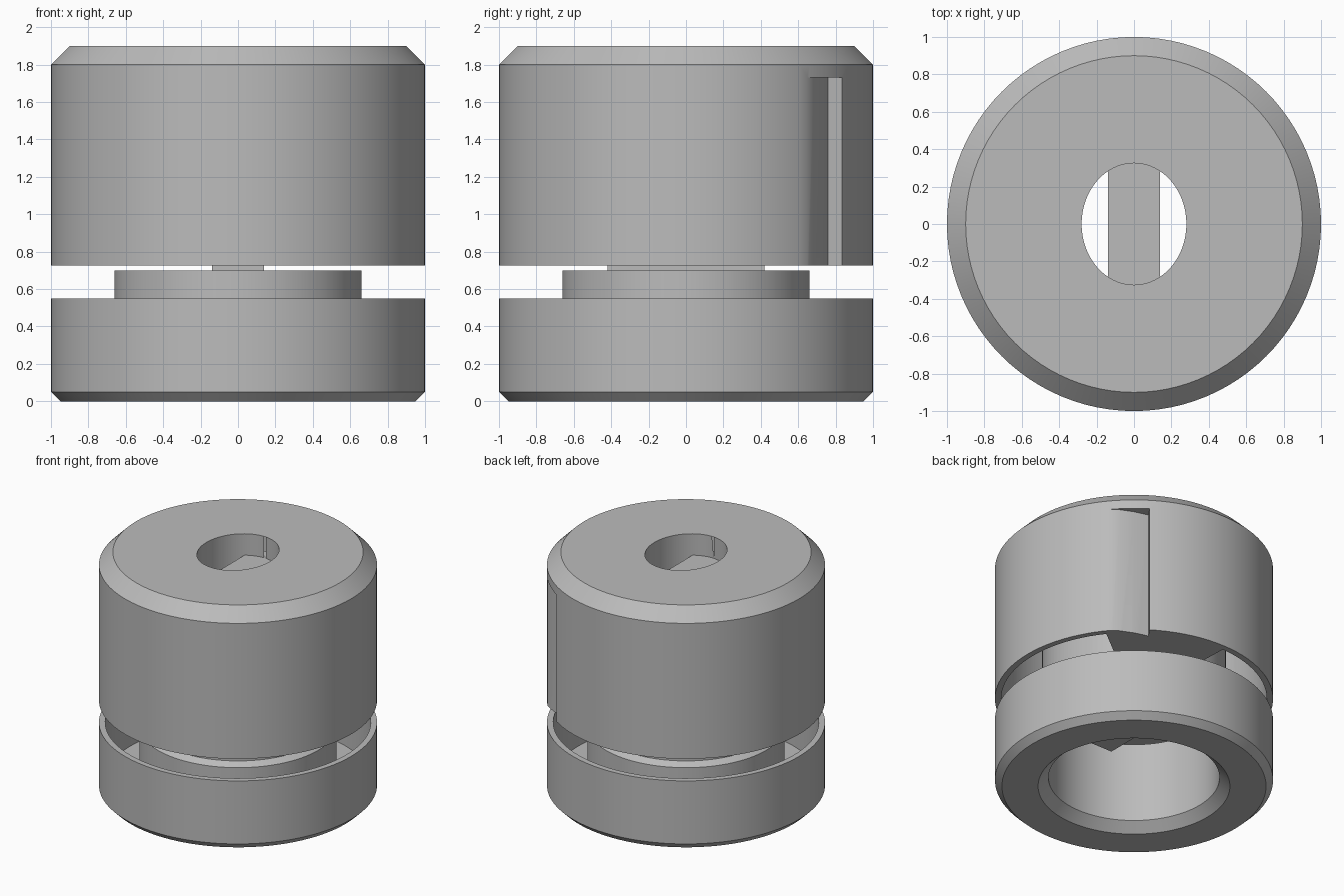
import bpy, bmesh, math
from mathutils import Matrix

cube = bpy.data.objects.get("Cube")
if cube:
    bpy.data.objects.remove(cube, do_unlink=True)

SEGMENTS = 96
grey = bpy.data.materials.new("plain_grey")
grey.use_nodes = True
colour = (0.5, 0.5, 0.5, 1)
grey.diffuse_color = colour
grey.node_tree.nodes["Principled BSDF"].inputs["Base Color"].default_value = colour


def finish(bm, name):
    bmesh.ops.recalc_face_normals(bm, faces=bm.faces)
    mesh = bpy.data.meshes.new(name)
    bm.to_mesh(mesh)
    bm.free()
    mesh.materials.append(grey)
    obj = bpy.data.objects.new(name, mesh)
    bpy.context.collection.objects.link(obj)
    return obj


def revolve(name, profile, start=0, end=360):
    """Sweep a closed (radius, z) profile about the z axis."""
    bm = bmesh.new()
    full = end - start == 360
    steps = round(SEGMENTS * (end - start) / 360)
    rings = []
    for i in range(steps if full else steps + 1):
        a = math.radians(start + (end - start) * i / steps)
        rings.append([bm.verts.new((r * math.cos(a), r * math.sin(a), z)) for r, z in profile])
    pairs = list(zip(rings, rings[1:]))
    if full:
        pairs.append((rings[-1], rings[0]))
    else:
        bm.faces.new(rings[0])
        bm.faces.new(rings[-1])
    n = len(profile)
    for a, b in pairs:
        for j in range(n):
            k = (j + 1) % n
            bm.faces.new((a[j], b[j], b[k], a[k]))
    return finish(bm, name)


def prism(name, outline, low, high):
    """Extrude an (x, y) outline upwards."""
    bm = bmesh.new()
    face = bm.faces.new([bm.verts.new((x, y, low)) for x, y in outline])
    top = bmesh.ops.extrude_face_region(bm, geom=[face])["geom"]
    verts = [v for v in top if isinstance(v, bmesh.types.BMVert)]
    bmesh.ops.translate(bm, verts=verts, vec=(0, 0, high - low))
    return finish(bm, name)


def polar(r, degrees):
    a = math.radians(degrees)
    return r * math.cos(a), r * math.sin(a)


def cut(target, cutter):
    mod = target.modifiers.new(cutter.name, "BOOLEAN")
    mod.operation = "DIFFERENCE"
    mod.solver = "EXACT"
    mod.object = cutter
    bpy.context.view_layer.objects.active = target
    bpy.ops.object.modifier_apply(modifier=mod.name)
    bpy.data.objects.remove(cutter, do_unlink=True)


def smooth(obj):
    bpy.ops.object.select_all(action="DESELECT")
    obj.select_set(True)
    bpy.context.view_layer.objects.active = obj
    bpy.ops.object.shade_smooth_by_angle(angle=math.radians(30))


# Lower collar with a deep annular groove and a raised inner sleeve
lower_collar = revolve("lower_collar", [
    (.615, .07), (.69, 0), (.95, 0), (1, .05), (1, .55), (.955, .55),
    (.955, .1), (.71, .1), (.71, .52), (.66, .55), (.66, .7), (.615, .7)])

# Upper cap: chamfered cylinder with an oval bore
BASE, CEILING, TOP = .725, 1.73, 1.9
rim = [polar(1, 360 * i / SEGMENTS) for i in range(SEGMENTS)]
upper_cap = revolve("upper_cap", [
    (.1, BASE), (1, BASE), (1, 1.8), (.9, TOP), (.1, TOP)])
cut(upper_cap, prism("bore", [(.28 * x, .325 * y) for x, y in rim], BASE - .2, TOP + .2))

# Hollow around the core, leaving one solid web behind the notch
cut(upper_cap, revolve("hollow", [
    (.66, BASE - .2), (.955, BASE - .2), (.955, CEILING), (.66, CEILING)], 92, 398))

# Keyways on both sides of the bore
cut(upper_cap, prism("keyways", [(-.14, -.42), (.14, -.42), (.14, .42), (-.14, .42)],
                     BASE - .2, CEILING))

# Notch in the outer wall: a ramp sloping in to a step
notch = [polar(1.002, 40), polar(.985, 44), polar(.95, 50), polar(.91, 56.5), polar(1.1, 56.5), polar(1.1, 42)]
cut(upper_cap, prism("notch", notch, BASE - .2, CEILING))

for part in (lower_collar, upper_cap):
    smooth(part)
